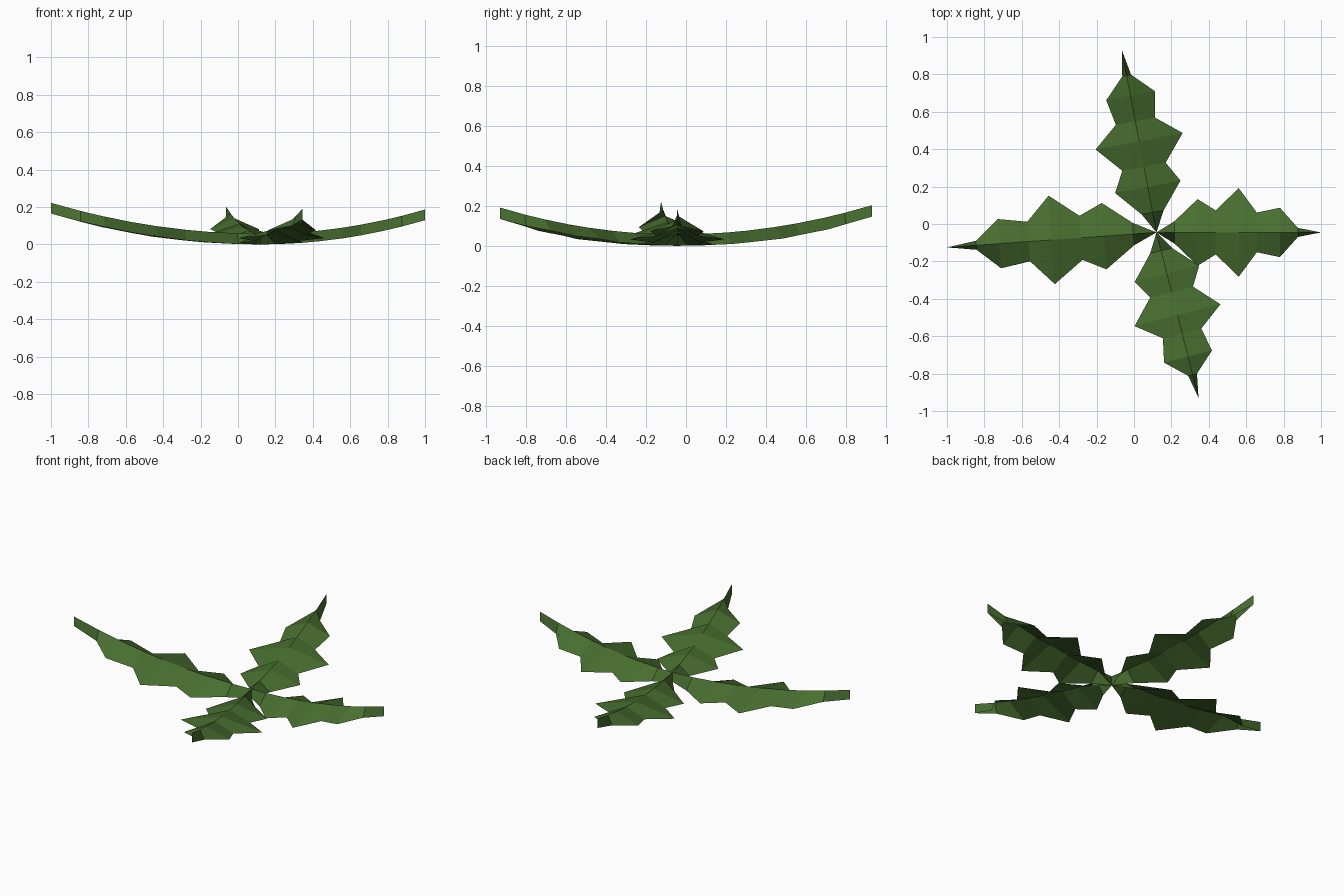
import bpy, math

if "Cube" in bpy.data.objects:
    bpy.data.objects.remove(bpy.data.objects["Cube"])

green = bpy.data.materials.new("leaf green")
green.diffuse_color = (0.065, 0.158, 0.029, 1)
green.use_nodes = True
green.node_tree.nodes["Principled BSDF"].inputs["Base Color"].default_value = green.diffuse_color

CENTRE = (0.12, -0.045)
DROOP = 0.057  # height of the midrib above the leaf margin
# (fraction along leaf, half width): notches and teeth of the margin
OUTLINE = [(0, 0), (0.11, 0.06), (0.25, 0.178), (0.36, 0.118), (0.5, 0.237),
           (0.61, 0.106), (0.75, 0.132), (0.86, 0.024), (1, 0)]


def leaf(name, tip_x, tip_y):
    """Folded, upward-curving toothed leaf from the centre to a tip."""
    dx, dy = tip_x - CENTRE[0], tip_y - CENTRE[1]
    length = math.hypot(dx, dy)
    nx, ny = -dy / length, dx / length
    verts, faces = [], []
    for t, w in OUTLINE:
        x, y = CENTRE[0] + dx * t, CENTRE[1] + dy * t
        z = 0.147 * length * t * t
        verts += [(x + nx * w, y + ny * w, z),
                  (x, y, z + DROOP),
                  (x - nx * w, y - ny * w, z)]
    for i in range(len(OUTLINE) - 1):
        a = 3 * i
        faces += [(a, a + 1, a + 4, a + 3), (a + 1, a + 2, a + 5, a + 4)]
    mesh = bpy.data.meshes.new(name)
    mesh.from_pydata(verts, [], faces)
    mesh.materials.append(green)
    mesh.update()
    bpy.context.collection.objects.link(bpy.data.objects.new(name, mesh))


# four leaves spreading from the centre
leaf("right_leaf", 1.0, -0.045)
leaf("back_leaf", -0.065, 0.93)
leaf("left_leaf", -1.0, -0.125)
leaf("front_leaf", 0.345, -0.93)
